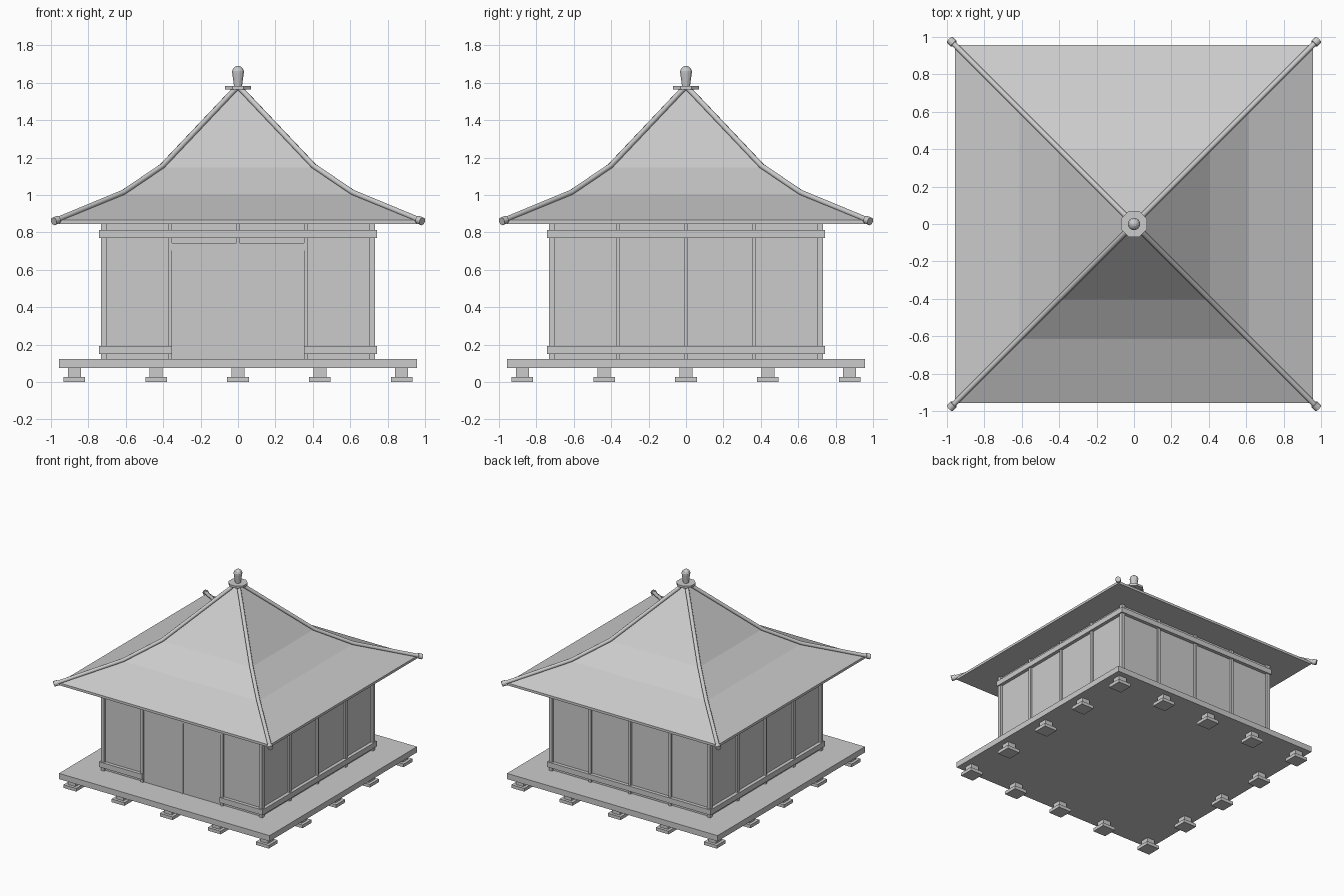
import bpy, bmesh
from math import pi, tau, cos, sin
from mathutils import Vector, Matrix

if "Cube" in bpy.data.objects:
    bpy.data.objects.remove(bpy.data.objects["Cube"])


def add_object(name, bm):
    bmesh.ops.recalc_face_normals(bm, faces=bm.faces)
    mesh = bpy.data.meshes.new(name)
    bm.to_mesh(mesh)
    bm.free()
    ob = bpy.data.objects.new(name, mesh)
    bpy.context.collection.objects.link(ob)
    return ob


def box(name, x0, x1, y0, y1, z0, z1, turn=0):
    """Box from its limits, turned about the z axis in quarter turns."""
    bm = bmesh.new()
    bmesh.ops.create_cube(bm, size=1)
    for v in bm.verts:
        v.co = Vector(((x0 + x1) / 2 + v.co.x * (x1 - x0),
                       (y0 + y1) / 2 + v.co.y * (y1 - y0),
                       (z0 + z1) / 2 + v.co.z * (z1 - z0)))
    bm.transform(Matrix.Rotation(turn * pi / 2, 4, 'Z'))
    return add_object(name, bm)


def lathe(name, profile, sides):
    bm = bmesh.new()
    rings = [[bm.verts.new((r * cos(tau * (i + .5) / sides),
                            r * sin(tau * (i + .5) / sides), z))
              for i in range(sides)] for r, z in profile]
    for a, b in zip(rings, rings[1:]):
        for i in range(sides):
            j = (i + 1) % sides
            bm.faces.new((a[i], a[j], b[j], b[i]))
    bm.faces.new(rings[0])
    bm.faces.new(rings[-1])
    return add_object(name, bm)


def tube(name, points, radius, sides=8):
    cu = bpy.data.curves.new(name, 'CURVE')
    cu.dimensions = '3D'
    cu.bevel_depth = radius
    cu.bevel_resolution = (sides - 4) // 2
    cu.use_fill_caps = True
    sp = cu.splines.new('POLY')
    sp.points.add(len(points) - 1)
    for p, co in zip(sp.points, points):
        p.co = (*co, 1)
    ob = bpy.data.objects.new(name, cu)
    bpy.context.collection.objects.link(ob)
    return ob


# Raised deck on sixteen perimeter footings
box("deck", -.957, .957, -.957, .957, .075, .122)
steps = [-.875, -.4375, 0, .4375, .875]
for x in steps:
    for y in steps:
        if max(abs(x), abs(y)) > .8:
            box("foot_stone", x - .058, x + .058, y - .058, y + .058, 0, .026)
            box("foot_post", x - .035, x + .035, y - .035, y + .035, .026, .075)

# Walls: turn 0 is the front, the others repeat around the centre
for t in range(4):
    box("upper_beam", -.743, .743, -.743, -.70, .77, .813, t)
    box("corner_post", -.733, -.703, -.733, -.703, .12, .85, t)
    for x in (-.363, .363):
        box("wall_post", x - .011, x + .011, -.732, -.70, .12, .85, t)
    for s in (-1, 1):
        a, b = sorted((s * .36, s * .71))
        box("wall_panel", a, b, -.715, -.70, .12, .85, t)
    if t:
        box("middle_post", -.009, .009, -.732, -.70, .12, .85, t)
        box("middle_panel", -.36, .36, -.715, -.70, .12, .85, t)
        box("lower_beam", -.743, .743, -.743, -.70, .15, .193, t)

# Front doorway: beams stop at the door, two leaves, lintel and transom
for s in (-1, 1):
    a, b = sorted((s * .353, s * .743))
    box("front_lower_beam", a, b, -.743, -.70, .15, .193)
    a, b = sorted((s * .006, s * .352))
    box("door_leaf", a, b, -.718, -.70, .122, .703)
box("door_stile", -.007, .007, -.726, -.70, .12, .85)
box("door_lintel", -.355, .355, -.726, -.70, .703, .743)
box("transom_panel", -.355, .355, -.715, -.70, .743, .85)

# Swept pyramid roof with flat soffit
lathe_profile = [(.957, .846), (.957, .866), (.615, 1.005), (.405, 1.148), (.004, 1.57)]
lathe("roof", [(r * 2 ** .5, z) for r, z in lathe_profile], 4)

# Hip ridges with knobbed ends
for sx in (-1, 1):
    for sy in (-1, 1):
        hip = [(.985, .86), (.615, 1.013), (.405, 1.155), (.01, 1.572)]
        tube("hip_ridge", [(sx * r, sy * r, z) for r, z in hip], .015)
        tube("ridge_end", [(sx * r, sy * r, z) for r, z in ((.985, .859), (.963, .868))], .022)

# Octagonal cap and jewel finial
lathe("roof_cap", [(.074, 1.565), (.074, 1.583)], 8)
jewel = lathe("finial", [(.022, 1.58), (.026, 1.61), (.032, 1.65), (.033, 1.663),
                         (.027, 1.677), (.015, 1.687), (.002, 1.691)], 12)
